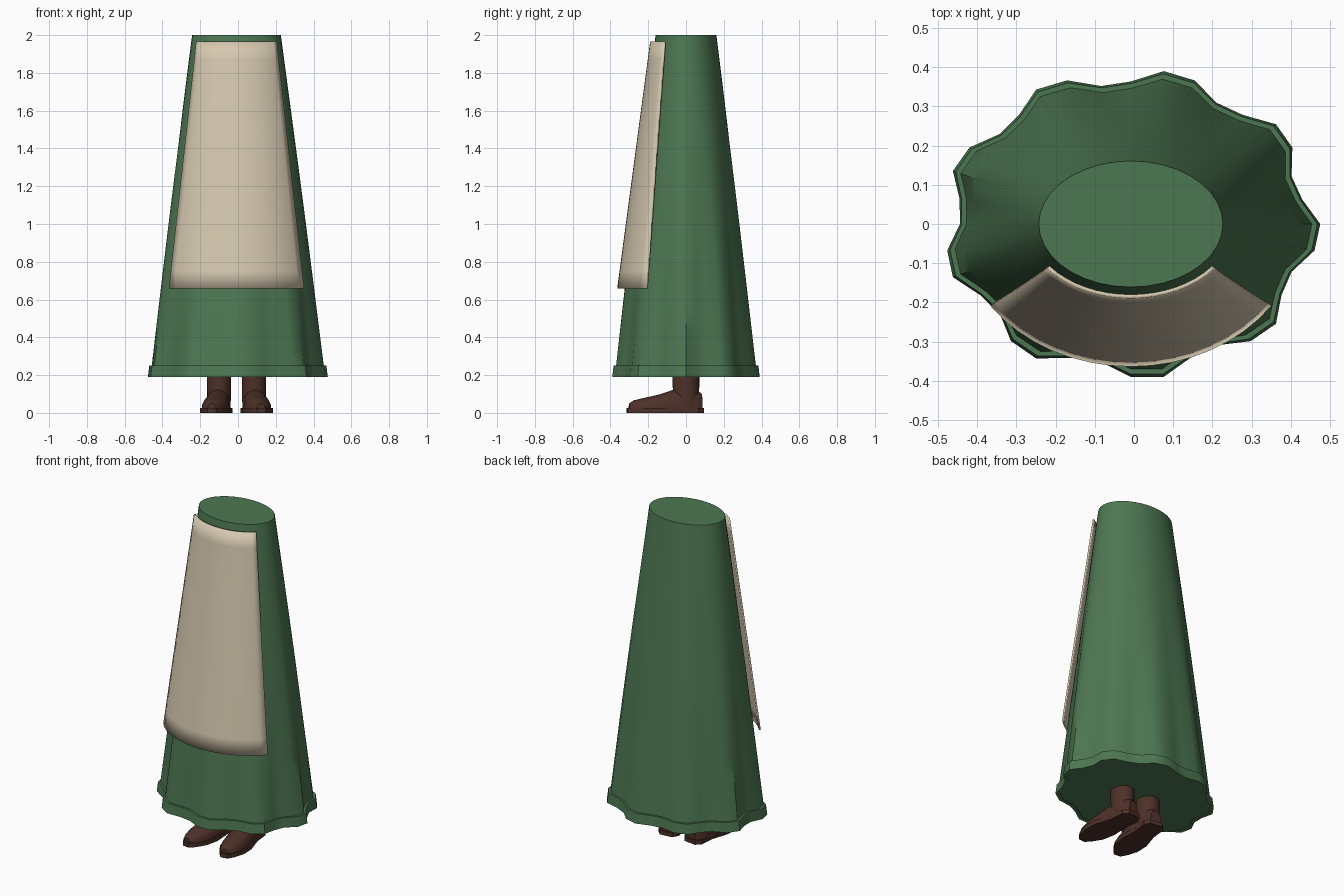
import bpy, bmesh
from math import sin, cos, pi, radians
from mathutils import Matrix

cube = bpy.data.objects.get("Cube")
if cube:
    bpy.data.objects.remove(cube)

AXIS = -0.008           # centre line of the figure
SEG = 36
TOP, HEM = 2.0, 0.19


def material(name, rgb):
    m = bpy.data.materials.new(name)
    m.use_nodes = True
    m.diffuse_color = (*rgb, 1)
    m.node_tree.nodes["Principled BSDF"].inputs["Base Color"].default_value = (*rgb, 1)
    return m


green = material("skirt green", (0.075, 0.185, 0.085))
cream = material("apron cream", (0.67, 0.58, 0.43))
brown = material("boot brown", (0.075, 0.03, 0.022))


def loft(name, rings, mat, caps=True, closed=True, angle=None, matrix=None):
    """Skin a list of equal-length point rings."""
    bm = bmesh.new()
    rows = [[bm.verts.new(p) for p in ring] for ring in rings]
    n = len(rows[0])
    for a, b in zip(rows, rows[1:]):
        for i in range(n if closed else n - 1):
            j = (i + 1) % n
            bm.faces.new((a[i], a[j], b[j], b[i]))
    if caps:
        bm.faces.new(rows[0])
        bm.faces.new(rows[-1])
    bmesh.ops.recalc_face_normals(bm, faces=bm.faces)
    if matrix:
        bm.transform(matrix)
    me = bpy.data.meshes.new(name)
    bm.to_mesh(me)
    bm.free()
    me.materials.append(mat)
    ob = bpy.data.objects.new(name, me)
    bpy.context.collection.objects.link(ob)
    bpy.ops.object.select_all(action="DESELECT")
    ob.select_set(True)
    bpy.context.view_layer.objects.active = ob
    if angle:
        bpy.ops.object.shade_smooth_by_angle(angle=radians(angle))
    else:
        bpy.ops.object.shade_smooth()
    return ob


def skirt_ring(z, grow=0.0):
    """Oval ring whose nine folds deepen toward the hem."""
    t = (TOP - z) / (TOP - HEM)
    bulge = 0.008 * sin(pi * t)
    a = 0.235 + 0.212 * t + bulge + grow
    b = 0.161 + 0.203 * t + bulge + grow
    ring = []
    for i in range(SEG):
        u = 2 * pi * i / SEG
        f = 1 + 0.062 * t ** 1.5 * cos(9 * u + 0.6)
        ring.append((AXIS + a * f * cos(u), b * f * sin(u), z))
    return ring


# Skirt body, closed at waist and hem
steps = 14
loft("skirt", [skirt_ring(TOP + (HEM + 0.004 - TOP) * k / steps) for k in range(steps + 1)],
     green, angle=40)

# Raised hem band
band = [skirt_ring(0.25, -0.01), skirt_ring(0.25, 0.013),
        skirt_ring(HEM, 0.013), skirt_ring(HEM, -0.01)]
loft("hem_band", band + band[:1], green, caps=False, angle=40)

# Apron: curved panel wrapped round the front
rows, cols = 14, 16
panel = []
for k in range(rows + 1):
    t = k / rows
    a, b = 0.268 + 0.17 * t, 0.19 + 0.174 * t
    half = radians(53 + 2 * t)
    panel.append([(AXIS + a * sin(half * (2 * i / cols - 1)),
                   -b * cos(half * (2 * i / cols - 1)),
                   1.965 - 1.305 * t) for i in range(cols + 1)])
apron = loft("apron", panel, cream, caps=False, closed=False)
solid = apron.modifiers.new("thickness", "SOLIDIFY")
solid.thickness = 0.01
solid.offset = -1 if apron.data.polygons[0].normal.y < 0 else 1

# Boots, each turned slightly outward
sole_half = [(0.092, 0.04), (0.06, 0.064), (-0.03, 0.062), (-0.14, 0.082),
             (-0.22, 0.075), (-0.28, 0.048), (-0.315, 0.022)]
foot = [(-0.303, 0.022, 0.05), (-0.28, 0.044, 0.066), (-0.22, 0.066, 0.08),
        (-0.14, 0.073, 0.098), (-0.07, 0.066, 0.122), (0.0, 0.062, 0.13),
        (0.055, 0.056, 0.125), (0.084, 0.035, 0.1)]
for side, label in ((1, "left"), (-1, "right")):
    place = (Matrix.Translation((AXIS + side * 0.0925, 0, 0))
             @ Matrix.Rotation(side * radians(7), 4, "Z"))
    outline = sole_half + [(y, -w) for y, w in reversed(sole_half)]
    loft(label + "_sole", [[(w, y, z) for y, w in outline] for z in (0, 0.025)],
         brown, angle=30, matrix=place)
    # Upper: arched sections from toe to heel
    sections = [[(w * cos(pi * i / 10), y, 0.02 + (h - 0.02) * sin(pi * i / 10) ** 0.8)
                 for i in range(11)] for y, w, h in foot]
    loft(label + "_boot_upper", sections, brown, angle=40, matrix=place)
    # Ankle shaft rising under the skirt
    shaft = [[(r * cos(2 * pi * i / 16), r * 1.1 * sin(2 * pi * i / 16), z)
              for i in range(16)] for z, r in ((0.04, 0.062), (0.12, 0.064), (0.24, 0.066))]
    loft(label + "_boot_shaft", shaft, brown, angle=40, matrix=place)
